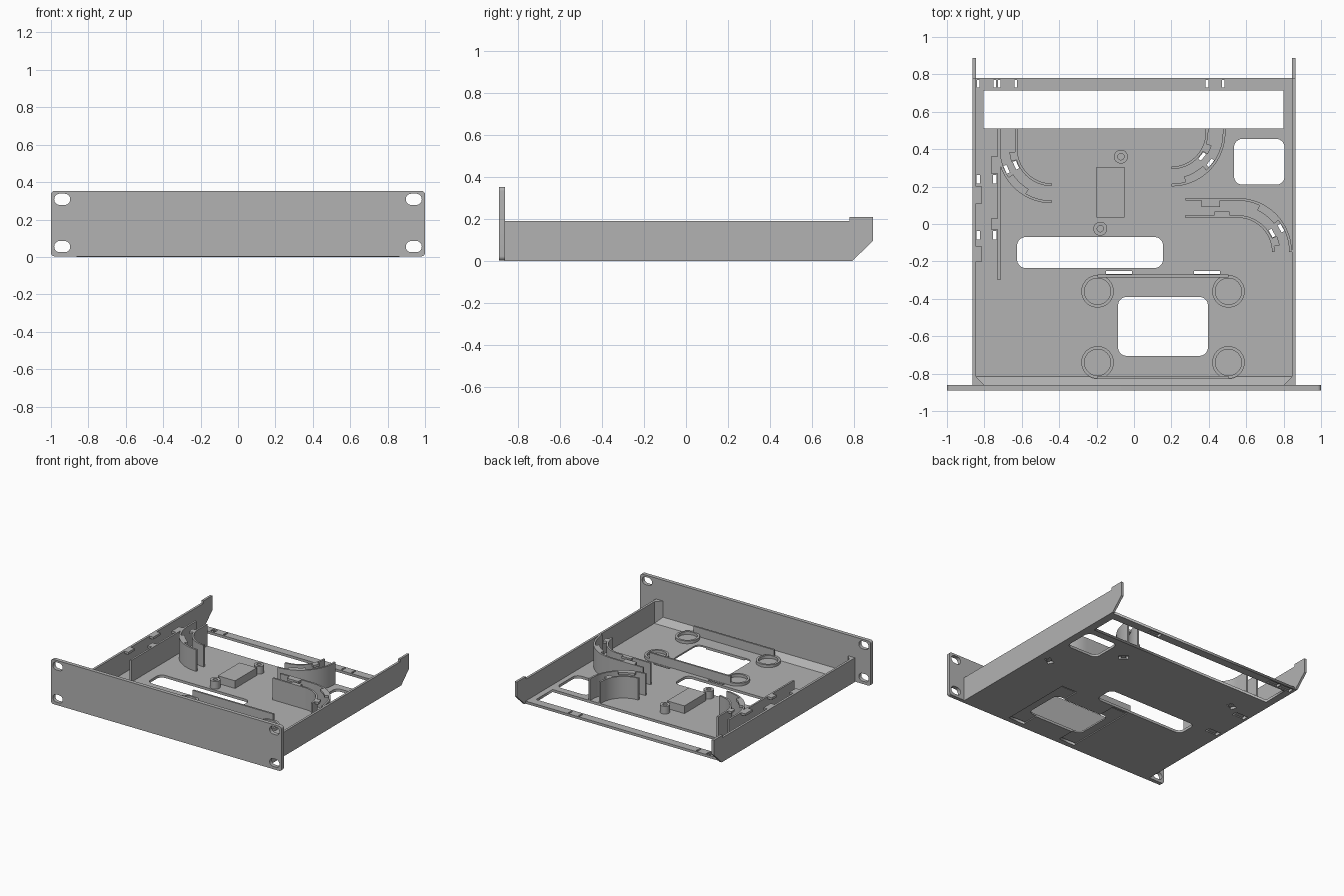
import bpy, bmesh
from math import cos, sin, pi, radians
from mathutils import Vector, Matrix

cube = bpy.data.objects.get("Cube")
if cube:
    bpy.data.objects.remove(cube, do_unlink=True)

grey = bpy.data.materials.new("mid grey")
grey.use_nodes = True
GREY = (0.45, 0.45, 0.45, 1)
grey.diffuse_color = GREY
grey.node_tree.nodes["Principled BSDF"].inputs["Base Color"].default_value = GREY

FLOOR, WALL = 0.02, 0.19   # top of the floor, top of the walls
INNER = 0.845              # inner face of the side walls


def finish(name, bm, smooth=False):
    bmesh.ops.remove_doubles(bm, verts=bm.verts, dist=1e-5)
    bmesh.ops.recalc_face_normals(bm, faces=bm.faces)
    mesh = bpy.data.meshes.new(name)
    bm.to_mesh(mesh)
    bm.free()
    obj = bpy.data.objects.new(name, mesh)
    mesh.materials.append(grey)
    bpy.context.collection.objects.link(obj)
    if smooth:
        bpy.ops.object.select_all(action='DESELECT')
        obj.select_set(True)
        bpy.context.view_layer.objects.active = obj
        bpy.ops.object.shade_smooth_by_angle(angle=radians(30))
    return obj


def sweep(bm, points, vec):
    """Closed outline of 3D points pushed along a vector."""
    face = bm.faces.new([bm.verts.new(p) for p in points])
    made = bmesh.ops.extrude_face_region(bm, geom=[face], use_keep_orig=True)
    bmesh.ops.translate(bm, vec=vec, verts=[v for v in made["geom"] if isinstance(v, bmesh.types.BMVert)])


def prism(name, points, vec, smooth=False):
    bm = bmesh.new()
    sweep(bm, points, vec)
    return finish(name, bm, smooth)


def flat_prism(name, outline, z0, z1, smooth=False):
    return prism(name, [(x, y, z0) for x, y in outline], (0, 0, z1 - z0), smooth)


def box(name, x0, x1, y0, y1, z0, z1):
    return flat_prism(name, [(x0, y0), (x1, y0), (x1, y1), (x0, y1)], z0, z1)


def arc(cx, cy, r, a0, a1, n=16):
    angles = [radians(a0 + (a1 - a0) * i / n) for i in range(n + 1)]
    return [(cx + r * cos(a), cy + r * sin(a)) for a in angles]


def round_rect(cx, cy, w, h, r=0, turn=0):
    pts = []
    for i, (sx, sy) in enumerate([(1, 1), (-1, 1), (-1, -1), (1, -1)]):
        ax, ay = sx * (w / 2 - r), sy * (h / 2 - r)
        pts += arc(ax, ay, r, 90 * i, 90 * i + 90, 8) if r else [(ax, ay)]
    c, s = cos(radians(turn)), sin(radians(turn))
    return [(cx + x * c - y * s, cy + x * s + y * c) for x, y in pts]


def hole(x0, x1, y0, y1, r=0):
    return round_rect((x0 + x1) / 2, (y0 + y1) / 2, x1 - x0, y1 - y0, r)


def plate(name, outlines, z0, z1, matrix=Matrix(), smooth=False):
    """Flat plate: first outline is the rim, the rest are holes."""
    curve = bpy.data.curves.new(name, 'CURVE')
    curve.dimensions, curve.fill_mode, curve.extrude = '2D', 'BOTH', (z1 - z0) / 2
    for outline in outlines:
        spline = curve.splines.new('POLY')
        spline.points.add(len(outline) - 1)
        for p, (x, y) in zip(spline.points, outline):
            p.co = (x, y, 0, 1)
        spline.use_cyclic_u = True
    temp = bpy.data.objects.new(name + " curve", curve)
    bpy.context.collection.objects.link(temp)
    graph = bpy.context.evaluated_depsgraph_get()
    mesh = bpy.data.meshes.new_from_object(temp.evaluated_get(graph))
    bm = bmesh.new()
    bm.from_mesh(mesh)
    bpy.data.objects.remove(temp, do_unlink=True)
    bpy.data.meshes.remove(mesh)
    bm.transform(matrix @ Matrix.Translation((0, 0, (z0 + z1) / 2)))
    return finish(name, bm, smooth)


def tube(name, x, y, r_out, r_in, z1):
    rings = [arc(x, y, r, 0, 360, 40)[:-1] for r in (r_out, r_in)]
    return plate(name, rings, FLOOR - 0.002, z1, smooth=True)


def strip(path, t):
    """Outline of a wall of thickness t centred on a path."""
    pts = [Vector(p) for p in path]
    left, right = [], []
    for i, p in enumerate(pts):
        d = (pts[min(i + 1, len(pts) - 1)] - pts[max(i - 1, 0)]).normalized()
        n = Vector((-d.y, d.x)) * t / 2
        left.append(p + n)
        right.append(p - n)
    return left + right[::-1]


# Front panel with four oval mounting slots
upright = Matrix.Rotation(pi / 2, 4, 'X')
panel = [hole(-1, 1, 0.003, 0.353, 0.02)]
panel += [round_rect(x, z, 0.085, 0.06, 0.029) for x in (-0.94, 0.94) for z in (0.055, 0.308)]
plate("front_panel", panel, 0.86, 0.89, upright)

# Curved cable guides: centre, angle of the tie slots, lip direction
guides = [(-0.44, 0.40, 204, 1), (0.20, 0.49, -38, -1), (0.555, -0.15, 29, 1)]

# Floor with openings and tie slots
openings = [hole(-0.805, 0.80, 0.51, 0.715), hole(0.535, 0.805, 0.21, 0.455, 0.045),
            hole(-0.625, 0.155, -0.235, -0.07, 0.045), hole(-0.085, 0.395, -0.705, -0.39, 0.045)]
channels = []
for x in (-0.08, 0.39):
    openings += [round_rect(x, y, 0.14, 0.016) for y in (-0.26, -0.836)]
    channels.append(round_rect(x, -0.548, 0.136, 0.576))
for y in (0.24, -0.06):
    openings += [round_rect(x, y, 0.018, 0.045) for x in (-0.832, -0.744)]
    channels.append(round_rect(-0.788, y, 0.088, 0.04))
for x in (-0.832, -0.72, 0.39):
    openings += [round_rect(x + dx, 0.75, 0.014, 0.042) for dx in (0, 0.088)]
    channels.append(round_rect(x + 0.044, 0.75, 0.088, 0.036))
for cx, cy, turn, way in guides:
    for r in (0.209, 0.264):
        (x, y), = arc(cx, cy, r, turn, turn, 1)[:1]
        openings.append(round_rect(x, y, 0.018, 0.045, 0, turn))
    (x, y), = arc(cx, cy, 0.2365, turn, turn, 1)[:1]
    channels.append(round_rect(x, y, 0.055, 0.04, 0, turn))
floor = plate("floor", [hole(-0.86, 0.86, -0.862, 0.78)] + openings, 0, FLOOR)

# Strap channels recessed into the underside
bm = bmesh.new()
for outline in channels:
    sweep(bm, [(x, y, -0.02) for x, y in outline], (0, 0, 0.028))
cutter = finish("channel_cutter", bm)
cutter.hide_render = True
cutter.hide_viewport = True
cut = floor.modifiers.new("channels", 'BOOLEAN')
cut.operation, cut.solver, cut.object = 'DIFFERENCE', 'EXACT', cutter

# Side walls with sloped rear corner and raised rear tab, and corner gussets
profile = [(-0.862, 0), (0.79, 0), (0.888, 0.095), (0.888, 0.21), (0.778, 0.21),
           (0.778, WALL), (-0.862, WALL)]
for side, s in (("left", 1), ("right", -1)):
    prism(side + "_wall", [(s * INNER, y, z) for y, z in profile], (s * 0.018, 0, 0))
    gusset = [(s * INNER, -0.862), (s * 0.80, -0.862), (s * INNER, -0.815)]
    flat_prism(side + "_gusset", gusset, FLOOR, WALL)
prism("front_fillet", [(-INNER, -0.862, FLOOR), (-INNER, -0.815, FLOOR), (-INNER, -0.862, 0.065)],
      (2 * INNER, 0, 0))

# Seats for round feet, and low retaining walls between them
for x in (-0.195, 0.505):
    for y in (-0.36, -0.74):
        tube("foot_seat", x, y, 0.087, 0.07, 0.042)
for name, y in (("rear_retainer", -0.285), ("front_retainer", -0.827)):
    box(name, -0.195, 0.505, y, y + 0.014, FLOOR, 0.09)

# Raised block and its two screw bosses
box("raised_block", -0.20, -0.05, 0.035, 0.305, FLOOR, 0.08)
for x, y in ((-0.07, 0.36), (-0.18, -0.025)):
    tube("screw_boss", x, y, 0.037, 0.017, 0.08)

# Curved guide walls with straight lead-ins
R_OUT, R_IN, T = 0.282, 0.19, 0.014
for r, tag in ((R_OUT, "outer"), (R_IN, "inner")):
    paths = [[(-0.44 - r, 0.51)] + arc(-0.44, 0.40, r, 180, 270),
             [(0.20 + r, 0.51)] + arc(0.20, 0.49, r, 0, -90),
             [(0.275, -0.15 + r)] + arc(0.555, -0.15, r, 90, 0)]
    for path in paths:
        flat_prism(tag + "_guide", strip(path, T), FLOOR - 0.002, WALL, True)

# Overhanging lips on the curved walls
for cx, cy, turn, way in guides:
    for r, a, b in ((R_OUT - 0.02, 9, 36), (R_IN + 0.02, -20, -7)):
        lip = strip(arc(cx, cy, r, turn + way * a, turn + way * b), 0.032)
        flat_prism("guide_lip", lip, 0.172, WALL, True)
box("guide_lip", 0.36, 0.46, 0.09, 0.13, 0.172, WALL)
box("guide_lip", 0.43, 0.51, 0.04, 0.068, 0.172, WALL)

# Straight cable channel beside the right wall, with lips on both sides
box("channel_wall", -0.729, -0.715, -0.30, 0.41, FLOOR - 0.002, WALL)
for y0, y1 in ((0.27, 0.36), (-0.03, 0.03)):
    box("channel_lip", -0.765, -0.722, y0, y1, 0.172, WALL)
for y0, y1 in ((0.11, 0.20), (-0.20, -0.12)):
    box("channel_lip", -0.85, -0.812, y0, y1, 0.172, WALL)
